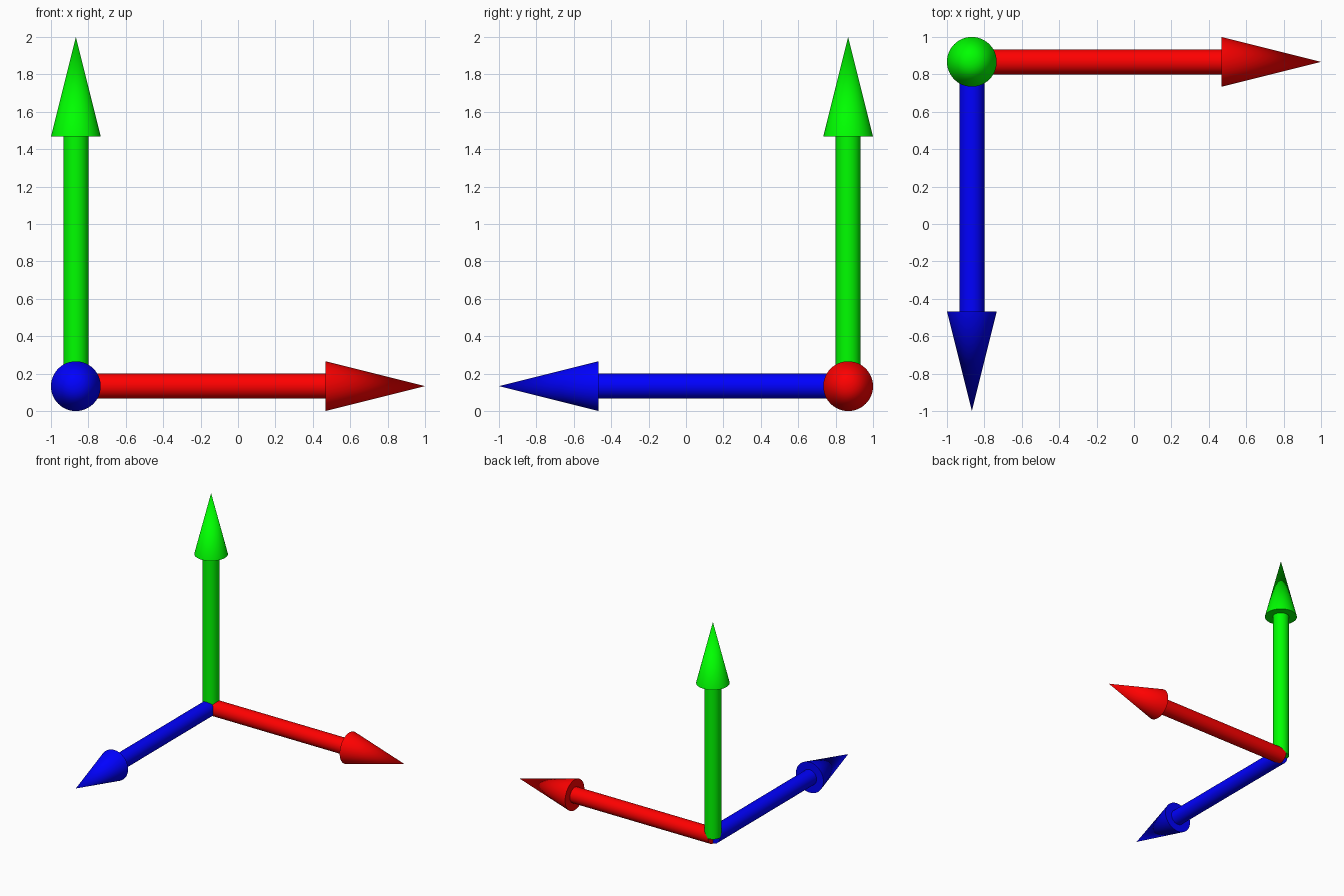
import bpy
import math
from mathutils import Vector

if "Cube" in bpy.data.objects:
    bpy.data.objects.remove(bpy.data.objects["Cube"])

HEAD_R, SHAFT_R = 0.133, 0.067
LENGTH, HEAD_L = 1.867, 0.532
ORIGIN = Vector((-1 + HEAD_R, 1 - HEAD_R, HEAD_R))
SIDES = 48


def finish(name, mat):
    obj = bpy.context.object
    obj.name = name
    obj.data.materials.append(mat)
    bpy.ops.object.shade_smooth_by_angle(angle=math.radians(40))


def arrow(name, direction, color):
    mat = bpy.data.materials.new(name + "_paint")
    mat.diffuse_color = color
    mat.use_nodes = True
    mat.node_tree.nodes["Principled BSDF"].inputs["Base Color"].default_value = mat.diffuse_color
    d = Vector(direction)
    rot = d.to_track_quat('Z', 'Y').to_euler()
    shaft_l = LENGTH - HEAD_L
    # Shaft runs from the shared corner to the base of the head
    bpy.ops.mesh.primitive_cylinder_add(vertices=SIDES, radius=SHAFT_R, depth=shaft_l,
                                        location=ORIGIN + d * shaft_l / 2, rotation=rot)
    finish(name + "_shaft", mat)
    # Pointed head
    bpy.ops.mesh.primitive_cone_add(vertices=SIDES, radius1=HEAD_R, radius2=0, depth=HEAD_L,
                                    location=ORIGIN + d * (LENGTH - HEAD_L / 2), rotation=rot)
    finish(name + "_head", mat)


arrow("red_arrow", (1, 0, 0), (1.0, 0.0, 0.0, 1))
arrow("blue_arrow", (0, -1, 0), (0.0, 0.0, 1.0, 1))
arrow("green_arrow", (0, 0, 1), (0.0, 1.0, 0.0, 1))
